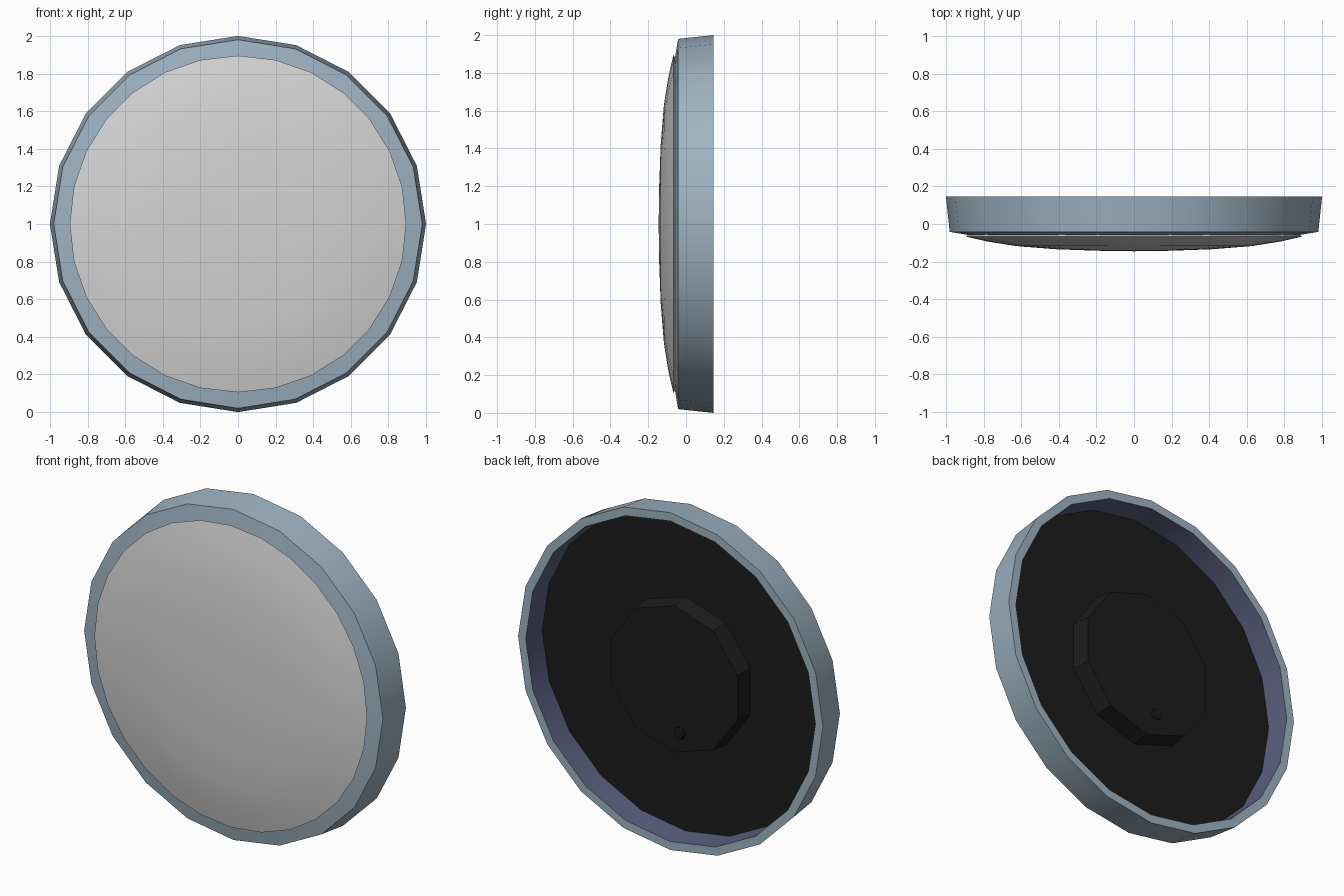
import bpy, bmesh, math

if "Cube" in bpy.data.objects:
    bpy.data.objects.remove(bpy.data.objects["Cube"])


def material(name, rgb):
    m = bpy.data.materials.new(name)
    m.diffuse_color = (*rgb, 1.0)
    m.use_nodes = True
    m.node_tree.nodes["Principled BSDF"].inputs["Base Color"].default_value = m.diffuse_color
    return m


STEEL = material("steel blue", (0.34, 0.45, 0.54))
SLATE = material("slate violet", (0.10, 0.115, 0.21))
GREY = material("light grey", (0.66, 0.66, 0.66))
BLACK = material("charcoal", (0.012, 0.012, 0.012))


def lathe(name, profile, sides, mats, smooth=None, band_mats=None, centre=(0.0, 1.0)):
    """Revolve (radius, y) points around the y axis through centre (x, z).
    Points run front to back along the outside; radius 0 closes to a pole."""
    bm = bmesh.new()
    rings = []
    for r, y in profile:
        count = 1 if r == 0 else sides
        ring = []
        for i in range(count):
            a = math.tau * i / sides
            ring.append(bm.verts.new((centre[0] + r * math.sin(a), y, centre[1] + r * math.cos(a))))
        rings.append(ring)
    for k in range(len(rings) - 1):
        a, b = rings[k], rings[k + 1]
        for i in range(sides):
            j = (i + 1) % sides
            quad = [a[i % len(a)], a[j % len(a)], b[j % len(b)], b[i % len(b)]]
            face = bm.faces.new(list(dict.fromkeys(quad)))
            face.material_index = band_mats[k] if band_mats else 0
    mesh = bpy.data.meshes.new(name)
    bm.to_mesh(mesh)
    bm.free()
    for m in mats:
        mesh.materials.append(m)
    if smooth:
        mesh.shade_smooth()
        mesh.set_sharp_from_angle(angle=math.radians(smooth))
    obj = bpy.data.objects.new(name, mesh)
    bpy.context.collection.objects.link(obj)
    return obj


# Housing ring: front bezel, flared outer wall, back lip, inner wall
lathe("housing_ring",
      [(0.86, -0.062), (0.98, -0.042), (1.0, 0.145), (0.95, 0.145), (0.94, 0.0)],
      20, [STEEL, SLATE], smooth=30, band_mats=[0, 0, 0, 1])

# Shallow domed front cover
lathe("front_dome",
      [(0, -0.145), (0.2, -0.142), (0.42, -0.134), (0.63, -0.117),
       (0.78, -0.093), (0.895, -0.067), (0.87, -0.05)],
      28, [GREY], smooth=40)

# Recessed back plate
lathe("back_plate", [(0, -0.005), (0.945, -0.005), (0.945, 0.005), (0, 0.005)], 20, [BLACK])

# Raised hub in the middle of the back
lathe("back_hub", [(0.45, 0.0), (0.435, 0.11), (0, 0.11)], 10, [BLACK])

# Small knob low on the hub
lathe("hub_knob", [(0.02, 0.105), (0.02, 0.125), (0.036, 0.13), (0.03, 0.143), (0, 0.143)],
      8, [BLACK], centre=(-0.05, 0.70))
